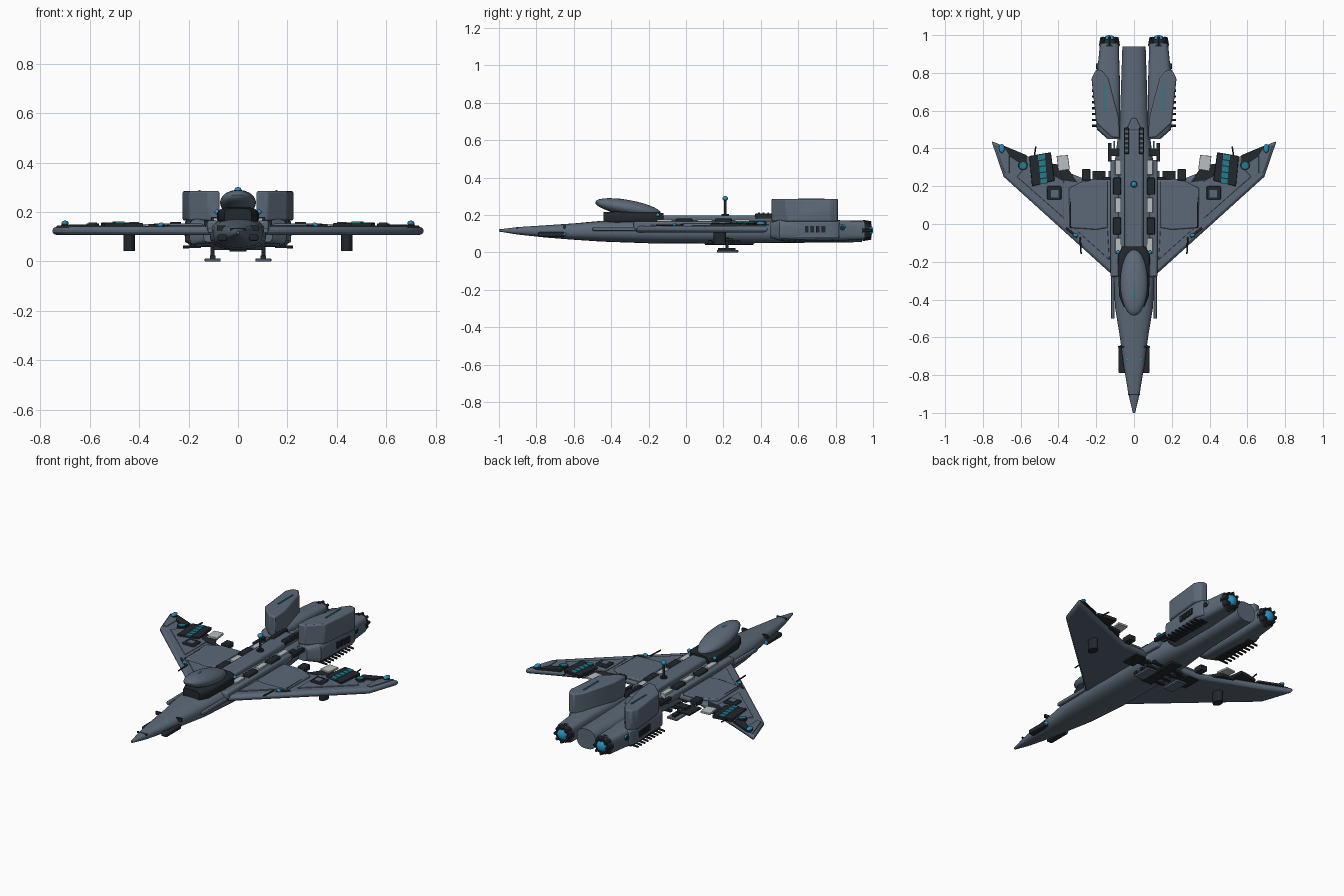
import bpy, bmesh, math
from mathutils import Vector

if "Cube" in bpy.data.objects:
    bpy.data.objects.remove(bpy.data.objects["Cube"])


def material(name, rgb):
    m = bpy.data.materials.new(name)
    m.use_nodes = True
    m.diffuse_color = (*rgb, 1)
    m.node_tree.nodes["Principled BSDF"].inputs["Base Color"].default_value = (*rgb, 1)
    return m


HULL = material("slate hull", (0.105, 0.14, 0.185))
DARK = material("dark metal", (0.016, 0.021, 0.027))
GLOW = material("blue light", (0.02, 0.28, 0.52))
TEAL = material("teal stripe", (0.015, 0.2, 0.28))
PALE = material("pale panel", (0.48, 0.52, 0.54))


def finish(name, bm, mat, bevel=0, smooth=True):
    bmesh.ops.recalc_face_normals(bm, faces=bm.faces)
    me = bpy.data.meshes.new(name)
    bm.to_mesh(me)
    bm.free()
    ob = bpy.data.objects.new(name, me)
    bpy.context.collection.objects.link(ob)
    me.materials.append(mat)
    if bevel:
        b = ob.modifiers.new("Bevel", "BEVEL")
        b.width, b.segments = bevel, 2
    if smooth:
        bpy.ops.object.select_all(action="DESELECT")
        ob.select_set(True)
        bpy.context.view_layer.objects.active = ob
        bpy.ops.object.shade_smooth_by_angle(angle=math.radians(35))
    return ob


def loft(name, stations, mat, power=2.0, n=24):
    """Rounded rings along y; station = y, centre x, centre z, half width, half height."""
    bm, rings = bmesh.new(), []
    for y, cx, cz, w, h in stations:
        ring = []
        for i in range(n):
            a = math.tau * (i + 0.5) / n
            c, s = math.cos(a), math.sin(a)
            ring.append(bm.verts.new((cx + w * math.copysign(abs(c) ** (2 / power), c), y,
                                      cz + h * math.copysign(abs(s) ** (2 / power), s))))
        rings.append(ring)
    for p, q in zip(rings, rings[1:]):
        for i in range(n):
            j = (i + 1) % n
            bm.faces.new((p[i], p[j], q[j], q[i]))
    bm.faces.new(rings[0])
    bm.faces.new(rings[-1])
    return finish(name, bm, mat)


def prism(name, outline, z0, z1, mat, bevel=0, side=1):
    bm = bmesh.new()
    lo = [bm.verts.new((side * x, y, z0)) for x, y in outline]
    hi = [bm.verts.new((side * x, y, z1)) for x, y in outline]
    bm.faces.new(lo)
    bm.faces.new(hi)
    for i in range(len(lo)):
        j = (i + 1) % len(lo)
        bm.faces.new((lo[i], lo[j], hi[j], hi[i]))
    return finish(name, bm, mat, bevel, smooth=bool(bevel))


def box(name, x, y, z, mat, bevel=0, side=1):
    """Box from (min, max) ranges."""
    return prism(name, [(x[0], y[0]), (x[1], y[0]), (x[1], y[1]), (x[0], y[1])],
                 z[0], z[1], mat, bevel, side)


def rod(name, a, b, r, mat, n=12, r2=None):
    a, b = Vector(a), Vector(b)
    bm = bmesh.new()
    bmesh.ops.create_cone(bm, cap_ends=True, segments=n, radius1=r,
                          radius2=r if r2 is None else r2, depth=(b - a).length)
    rot = (b - a).to_track_quat("Z", "Y")
    for v in bm.verts:
        v.co = rot @ v.co + (a + b) / 2
    return finish(name, bm, mat)


def ball(name, loc, size, mat, tilt=0):
    bm = bmesh.new()
    bmesh.ops.create_uvsphere(bm, u_segments=24, v_segments=14, radius=1)
    for v in bm.verts:
        v.co = Vector(v.co[i] * size[i] for i in range(3))
    ob = finish(name, bm, mat)
    ob.location, ob.rotation_euler.x = loc, tilt
    return ob


# Fuselage, spine and canopy
loft("fuselage", [(-1, 0, .117, .006, .006), (-.9, 0, .115, .03, .02), (-.75, 0, .112, .055, .033),
                  (-.6, 0, .111, .075, .044), (-.45, 0, .113, .1, .056), (-.2, 0, .112, .115, .064),
                  (.1, 0, .11, .115, .064), (.35, 0, .11, .1, .062), (.55, 0, .112, .075, .062),
                  (.94, 0, .112, .062, .058)], HULL, 2.6)
box("spine", (-.05, .05), (-.16, .5), (.15, .198), HULL, .012)
prism("spine_tail_fairing", [(-.05, .48), (.05, .48), (.012, .56), (-.012, .56)], .15, .19, HULL, .006)
box("nose_seam", (-.032, .032), (-.905, -.9), (.125, .136), DARK)
ball("canopy", (0, -.31, .238), (.073, .178, .042), HULL, math.radians(-10))
loft("canopy_collar", [(-.44, 0, .185, .055, .03), (-.38, 0, .185, .08, .034),
                       (-.16, 0, .182, .085, .032), (-.12, 0, .182, .06, .028)], DARK, 4)
box("canopy_mark", (-.004, .004), (-.39, -.35), (.283, .289), TEAL)
rod("antenna_mast", (0, .21, .19), (0, .21, .28), .007, DARK)
ball("antenna_lamp", (0, .21, .288), (.015, .015, .013), GLOW)
rod("mast_base", (0, .21, .195), (0, .21, .205), .02, DARK)
box("belly_keel", (-.035, .035), (.1, .36), (.04, .056), DARK, .004)
for i in range(4):
    box("belly_rib", (-.1, .1), (.12 + i * .05, .14 + i * .05), (.047, .062), DARK)

WING = [(.09, -.275), (.12, -.265), (.69, .25), (.755, .44), (.58, .365), (.26, .238), (.09, .235)]
for s in (-1, 1):
    # Wings with raised panels
    prism("wing", WING, .106, .141, HULL, .014, s)
    prism("wing_inner_panel", [(.14, -.02), (.2, -.03), (.34, -.02), (.345, .19), (.26, .23), (.14, .23)],
          .135, .153, HULL, .006, s)
    prism("wing_front_panel", [(.13, -.19), (.32, -.02), (.14, -.02)], .135, .147, HULL, .003, s)
    prism("wing_outer_panel", [(.37, .03), (.62, .25), (.56, .32), (.37, .23)], .138, .146, HULL, .003, s)
    prism("wing_tip_panel", [(.66, .27), (.685, .27), (.735, .42), (.66, .39)], .138, .145, HULL, .002, s)
    box("shoulder", (.08, .125), (-.28, .34), (.12, .166), HULL, .01, s)
    box("shoulder_rail", (.103, .122), (-.5, -.2), (.115, .135), HULL, .004, s)

    # Wing equipment
    prism("wing_grille", [(.42, .23), (.54, .2), (.555, .36), (.44, .38)], .138, .157, DARK, .003, s)
    for i in range(5):
        y = .215 + i * .032
        prism("grille_stripe", [(.46 + i * .003, y), (.495 + i * .003, y - .005),
                                (.495 + i * .003, y + .022), (.46 + i * .003, y + .027)],
              .156, .161, TEAL, 0, s)
    prism("flap_grille", [(.57, .3), (.66, .36), (.69, .415), (.57, .365)], .138, .15, DARK, 0, s)
    prism("flap_panel", [(.34, .29), (.4, .28), (.41, .36), (.35, .365)], .14, .152, PALE, .002, s)
    prism("flap_support", [(.3, .22), (.44, .24), (.44, .32), (.36, .31)], .125, .143, DARK, 0, s)
    box("wing_unit", (.385, .46), (.13, .2), (.138, .156), DARK, .004, s)
    box("wing_unit_cap", (.4, .44), (.14, .18), (.155, .16), HULL, 0, s)
    box("wing_hinge", (.23, .275), (.23, .29), (.13, .16), DARK, .004, s)
    rod("lamp_ring", (s * .588, .31, .14), (s * .588, .31, .154), .026, DARK, 20)
    rod("lamp_disc", (s * .588, .31, .15), (s * .588, .31, .157), .018, TEAL, 20)
    rod("flap_probe", (s * .53, .34, .15), (s * .52, .41, .15), .004, DARK)
    rod("edge_probe", (s * .285, -.07, .145), (s * .28, -.16, .145), .004, DARK)
    rod("wing_pipe", (s * .335, -.02, .15), (s * .335, .12, .15), .004, DARK)
    rod("edge_pipe", (s * .3, -.07, .143), (s * .36, -.02, .143), .006, DARK)
    ball("edge_lamp", (s * .31, -.06, .147), (.014, .01, .01), GLOW)
    rod("tip_lamp_base", (s * .7, .4, .138), (s * .7, .4, .15), .017, DARK)
    ball("tip_lamp", (s * .7, .4, .155), (.014, .024, .01), GLOW)

    # Pods and skids under the wings
    pod = rod("wing_pod", (0, 0, .042), (0, 0, .11), .024, DARK, 16)
    pod.location, pod.scale.y = (s * .44, .18, 0), 1.4
    rod("skid_strut", (s * .103, .22, .005), (s * .103, .22, .08), .008, DARK)
    box("skid_plate", (.07, .135), (.165, .28), (0, .012), HULL, .003, s)
    prism("skid_bracket", [(.092, .17), (.114, .17), (.114, .265), (.092, .265)], .012, .024, DARK, 0, s)
    box("belly_pad", (.15, .22), (.17, .28), (.055, .063), DARK, 0, s)
    box("belly_pad_arm", (.08, .17), (.2, .25), (.063, .075), DARK, 0, s)

    # Nose and shoulder details
    box("nose_intake", (.045, .082), (-.79, -.65), (.083, .108), DARK, .006, s)
    ball("nose_lamp", (s * .07, -.66, .096), (.012, .02, .012), GLOW)
    ball("nose_marker", (s * .035, -.72, .138), (.008, .008, .006), GLOW)
    box("nose_hatch", (.05, .085), (-.655, -.645), (.125, .145), DARK, 0, s)
    ball("collar_lamp", (s * .085, -.15, .2), (.01, .01, .01), GLOW)
    for y in (-.115, .1, .3):
        box("shoulder_plate", (.068, .1), (y - .04, y + .04), (.15, .176), PALE, .002, s)
    for y in (-.01, .2):
        box("shoulder_block", (.068, .11), (y - .045, y + .045), (.15, .18), DARK, .004, s)
    box("spine_vent", (.026, .052), (.37, .51), (.18, .208), DARK, .004, s)
    for i in range(5):
        box("spine_vent_slat", (.03, .048), (.385 + i * .025, .395 + i * .025), (.207, .212), HULL, 0, s)
    box("side_fin", (.118, .138), (.33, .43), (.145, .165), DARK, .002, s)
    box("side_fin_arm", (.08, .12), (.36, .4), (.145, .158), DARK, 0, s)
    box("side_light", (.101, .108), (.36, .44), (.14, .152), TEAL, 0, s)

    # Engine nacelle and upright wedge housing
    loft("nacelle", [(.45, s * .105, .118, .035, .04), (.5, s * .135, .118, .062, .055),
                     (.76, s * .142, .118, .068, .06), (.83, s * .135, .117, .058, .054),
                     (.955, s * .13, .117, .05, .05)], HULL, 4)
    prism("nacelle_housing", [(.075, .455), (.12, .46), (.2, .535), (.225, .77), (.205, .81), (.17, .815),
                              (.135, .77), (.08, .56)], .165, .285, HULL, .008, s)
    box("housing_light", (.152, .16), (.6, .74), (.284, .289), TEAL, 0, s)
    prism("nacelle_flank", [(.14, .5), (.195, .54), (.215, .77), (.2, .82), (.14, .82)],
          .075, .166, HULL, .008, s)
    for i in range(4):
        y = .635 + i * .03
        x = .195 + (y - .54) * .087
        box("flank_vent", (x, x + .008), (y, y + .02), (.105, .14), DARK, 0, s)
    box("pin_rail", (.14, .19), (.51, .79), (.058, .076), DARK, .003, s)
    for i in range(9):
        y = .52 + i * .031
        rod("cooling_pin", (s * .15, y, .062), (s * .223, y, .058), .006, DARK, 8)
    rod("side_thruster", (s * .17, .835, .13), (s * .2, .835, .13), .014, DARK)
    ball("side_thruster_lamp", (s * .19, .835, .135), (.009, .018, .014), GLOW)

    # Exhaust
    rod("exhaust_collar", (s * .13, .94, .117), (s * .13, .98, .117), .054, DARK, 24, .044)
    ball("exhaust_glow", (s * .13, .972, .117), (.034, .028, .034), GLOW)
    for i in range(8):
        a = math.tau * i / 8
        c, h = math.cos(a), math.sin(a)
        rod("exhaust_petal", (s * .13 + .048 * c, .945, .117 + .048 * h),
            (s * .13 + .04 * c, .99, .117 + .04 * h), .009, DARK, 6)
